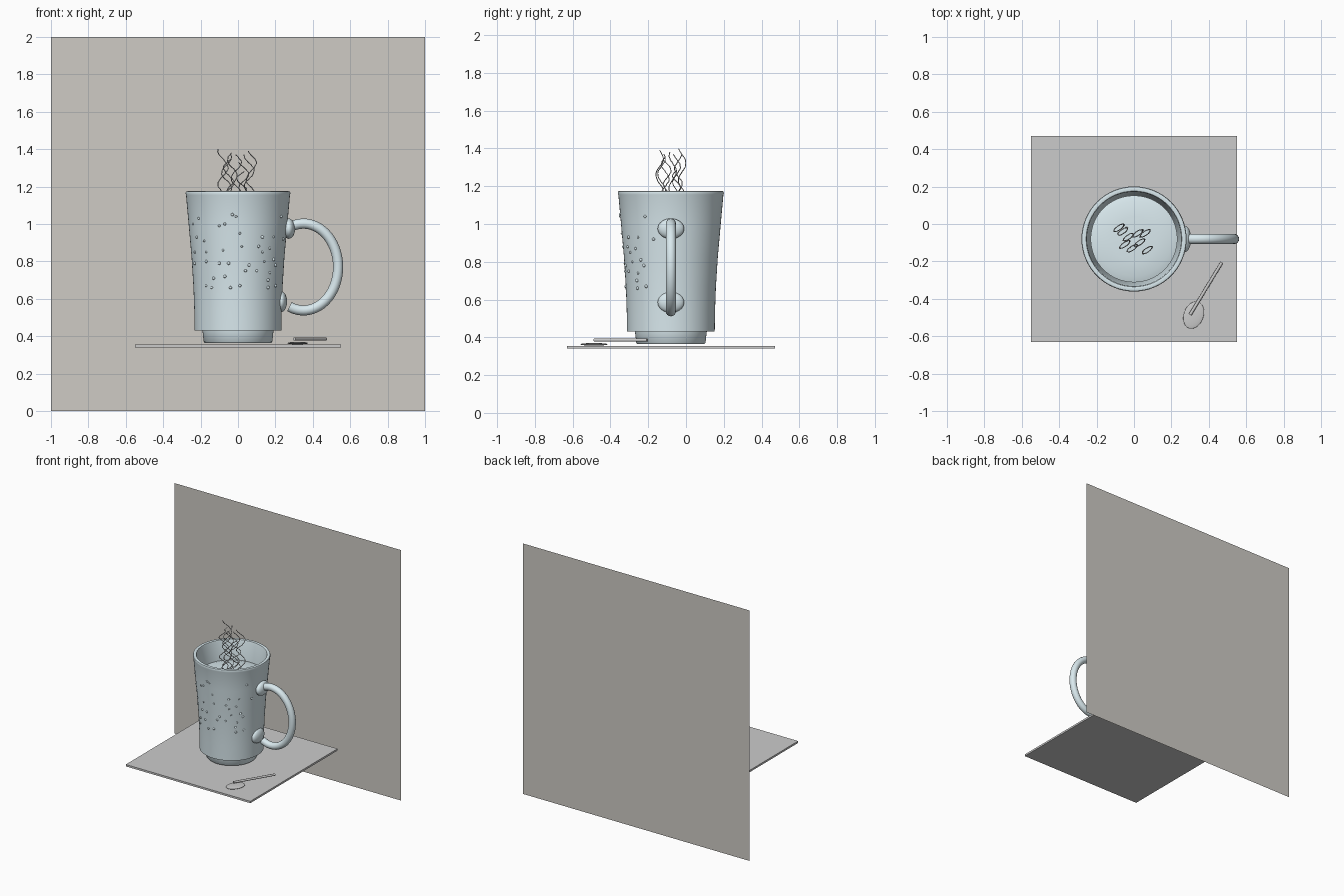
import bpy, bmesh, math, random
from mathutils import Vector

if "Cube" in bpy.data.objects:
    bpy.data.objects.remove(bpy.data.objects["Cube"])

random.seed(4)
CY = -0.08  # mug axis in y


def material(name, rgb):
    m = bpy.data.materials.new(name)
    m.diffuse_color = (*rgb, 1)
    m.use_nodes = True
    m.node_tree.nodes["Principled BSDF"].inputs["Base Color"].default_value = m.diffuse_color
    return m


CERAMIC = material("pale_ceramic", (0.70, 0.82, 0.86))
WALL = material("warm_grey", (0.62, 0.60, 0.56))


def finish(ob, name, mat=None, angle=40):
    ob.name = name
    if mat:
        ob.data.materials.append(mat)
    if angle:
        bpy.ops.object.select_all(action='DESELECT')
        ob.select_set(True)
        bpy.context.view_layer.objects.active = ob
        bpy.ops.object.shade_smooth_by_angle(angle=math.radians(angle))
    return ob


def mesh_object(bm, name, mat=None, angle=40):
    bmesh.ops.recalc_face_normals(bm, faces=bm.faces)
    me = bpy.data.meshes.new(name)
    bm.to_mesh(me)
    bm.free()
    ob = bpy.data.objects.new(name, me)
    bpy.context.collection.objects.link(ob)
    return finish(ob, name, mat, angle)


def lathe(name, profile, mat, n=64):
    bm = bmesh.new()
    verts = [bm.verts.new((r, 0, z)) for r, z in profile]
    edges = [bm.edges.new(p) for p in zip(verts, verts[1:])]
    bmesh.ops.spin(bm, geom=verts + edges, cent=(0, 0, 0), axis=(0, 0, 1),
                   angle=2 * math.pi, steps=n)
    bmesh.ops.remove_doubles(bm, verts=bm.verts, dist=1e-5)
    ob = mesh_object(bm, name, mat)
    ob.location.y = CY
    return ob


def box(name, lo, hi):
    bpy.ops.mesh.primitive_cube_add(size=1, location=[(a + b) / 2 for a, b in zip(lo, hi)])
    ob = bpy.context.object
    ob.scale = [b - a for a, b in zip(lo, hi)]
    return finish(ob, name, None, 0)


def ellipsoid(name, loc, scale, mat=None, rot=0):
    bpy.ops.mesh.primitive_uv_sphere_add(segments=32, ring_count=16, radius=1,
                                         location=loc, rotation=(0, 0, rot))
    ob = bpy.context.object
    ob.scale = scale
    return finish(ob, name, mat, 60)


def tube(name, points, radius, mat=None, res=6):
    cu = bpy.data.curves.new(name, 'CURVE')
    cu.dimensions = '3D'
    cu.bevel_depth = radius
    cu.bevel_resolution = res
    cu.use_fill_caps = True
    sp = cu.splines.new('POLY')
    sp.points.add(len(points) - 1)
    for p, co in zip(sp.points, points):
        p.co = (*co, 1)
    sp.use_smooth = True
    ob = bpy.data.objects.new(name, cu)
    bpy.context.collection.objects.link(ob)
    if mat:
        cu.materials.append(mat)
    return ob


# backdrop and tray
bpy.ops.mesh.primitive_plane_add(size=2, location=(0, 0.63, 1), rotation=(math.pi / 2, 0, 0))
finish(bpy.context.object, "back_wall", WALL, 0)
box("tray", (-0.55, -0.63, 0.34), (0.55, 0.47, 0.355))

# mug body with foot, rounded rim and inner wall
OUTER = [(0.232, 0.43), (0.234, 0.55), (0.238, 0.66), (0.248, 0.82), (0.264, 1.0), (0.278, 1.155)]
lathe("mug_body", [(0, 0.43)] + OUTER +
      [(0.281, 1.165), (0.278, 1.173), (0.268, 1.176), (0.256, 1.173), (0.252, 1.16),
       (0.236, 1.0), (0.205, 0.6), (0.19, 0.48), (0, 0.47)], CERAMIC)
lathe("mug_foot", [(0, 0.365), (0.178, 0.365), (0.183, 0.37), (0.19, 0.43), (0, 0.44)], CERAMIC)
lathe("drink", [(0, 1.038), (0.12, 1.036), (0.2, 1.03), (0.232, 1.02), (0.232, 1.0), (0, 1.0)], CERAMIC)

# handle and its attachment pads
arc = [math.radians(114 - 228 * i / 48) for i in range(49)]
tube("mug_handle", [(0.35 + 0.185 * math.cos(a), CY, 0.77 + 0.232 * math.sin(a)) for a in arc],
     0.027, CERAMIC)
ellipsoid("upper_handle_pad", (0.272, CY, 0.975), (0.033, 0.07, 0.054), CERAMIC)
ellipsoid("lower_handle_pad", (0.232, CY, 0.585), (0.03, 0.07, 0.055), CERAMIC)

# raised beads on the front of the mug: (x, z) in hundredths
BEADS = [(-21, 103), (-24, 100), (-22, 93), (-18, 91), (-17, 85), (-23, 85), (-23, 79), (-17, 80),
         (-3, 105), (-1, 104), (-7, 100), (-10, 99), (1, 95), (2, 88), (-8, 86), (-5, 79), (-10, 79),
         (-7, 72), (-13, 71), (-17, 67), (-14, 66), (-4, 66), (1, 67), (6, 78), (13, 93), (19, 93),
         (23, 104), (24, 92), (11, 88), (13, 85), (17, 87), (14, 80), (19, 81), (20, 78), (10, 75),
         (17, 74), (16, 70), (4, 75), (16, 66), (20, 67)]


def radius_at(z):
    for (r0, z0), (r1, z1) in zip(OUTER, OUTER[1:]):
        if z <= z1:
            return r0 + (r1 - r0) * (z - z0) / (z1 - z0)
    return OUTER[-1][0]


bm = bmesh.new()
for bx, bz in BEADS:
    x, z = bx / 100, bz / 100
    r = radius_at(z)
    y = CY - math.sqrt(max(r * r - x * x, 0))
    geo = bmesh.ops.create_icosphere(bm, subdivisions=2, radius=random.uniform(0.006, 0.009))
    bmesh.ops.translate(bm, verts=geo["verts"], vec=(x, y, z))
mesh_object(bm, "front_beads", CERAMIC)

# thin curling steam strands
STEAM = [(-0.08, -0.02, 1.40), (-0.06, -0.04, 1.37), (-0.03, -0.07, 1.38), (-0.05, -0.11, 1.35),
         (-0.01, -0.13, 1.37), (0.02, -0.05, 1.28), (0.06, -0.05, 1.37), (0.03, -0.10, 1.33),
         (0.07, -0.14, 1.39)]
c, s = math.cos(0.6), math.sin(0.6)
for i, (x, y, top) in enumerate(STEAM):
    ph, pts = random.uniform(0, 6.28), []
    for k in range(33):
        t = k / 32
        a = ph + t * 4 * math.pi
        u, v = 0.032 * math.cos(a), 0.011 * math.sin(a)
        u += random.uniform(-0.003, 0.003)
        pts.append((x + c * u - s * v, y + s * u + c * v, 1.04 + (top - 1.04) * t))
    tube(f"steam_{i + 1}", pts, 0.0025, None, 1)

# spoon lying on the tray
ellipsoid("spoon_bowl", (0.319, -0.487, 0.363), (0.053, 0.075, 0.007), None, math.radians(-20))
tube("spoon_handle", [(0.30, -0.485, 0.385), (0.47, -0.205, 0.385)], 0.0085, None, 3)
